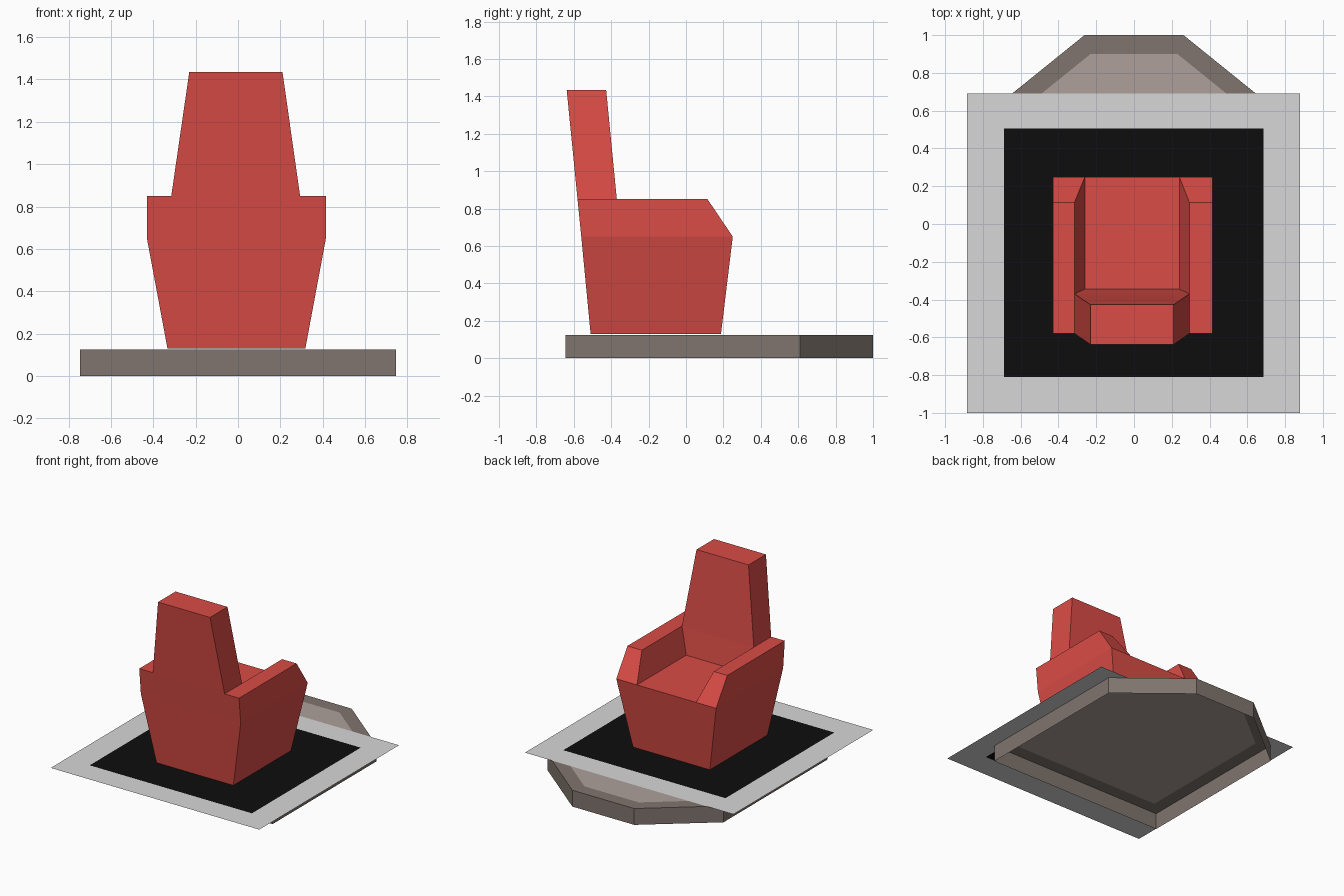
import bpy, bmesh

if "Cube" in bpy.data.objects:
    bpy.data.objects.remove(bpy.data.objects["Cube"])


def material(name, rgb):
    lin = [((c / 255 + 0.055) / 1.055) ** 2.4 if c > 10 else c / 255 / 12.92 for c in rgb]
    m = bpy.data.materials.new(name)
    m.diffuse_color = (*lin, 1)
    m.use_nodes = True
    m.node_tree.nodes["Principled BSDF"].inputs["Base Color"].default_value = m.diffuse_color
    return m


RED = material("red upholstery", (218, 76, 70))
BROWN = material("dark brown edge", (128, 117, 110))
TAN = material("light brown floor", (173, 160, 155))
GREY = material("light grey border", (215, 215, 215))
BLACK = material("black rug", (13, 13, 13))


def finish(name, bm, mats):
    me = bpy.data.meshes.new(name)
    bm.to_mesh(me)
    bm.free()
    for m in mats:
        me.materials.append(m)
    ob = bpy.data.objects.new(name, me)
    bpy.context.collection.objects.link(ob)


def bridge(bm, a, b):
    n = len(a)
    for i in range(n):
        j = (i + 1) % n
        bm.faces.new((a[i], a[j], b[j], b[i]))


def rect(x0, x1, y0, y1):
    return [(x0, y0), (x1, y0), (x1, y1), (x0, y1)]


def loop(bm, outline, z):
    return [bm.verts.new((x, y, z)) for x, y in outline]


def loft(name, levels):
    """Red block through rectangles (z, x0, x1, y0, y1), capped on top."""
    bm = bmesh.new()
    rings = [loop(bm, rect(*lv[1:]), lv[0]) for lv in levels]
    for a, b in zip(rings, rings[1:]):
        bridge(bm, a, b)
    bm.faces.new(rings[-1])
    finish(name, bm, [RED])


def framed_plate(name, outer, inner, z, mats, skirt=False):
    """Flat plate with a coloured border, with optional walls down to the ground."""
    bm = bmesh.new()
    o, i = loop(bm, outer, z), loop(bm, inner, z)
    bridge(bm, o, i)
    bm.faces.new(i).material_index = 1
    if skirt:
        bridge(bm, loop(bm, outer, 0), o)
    finish(name, bm, mats)


def stage(x, y0, y1, xe, ye):
    return [(-x, y0), (x, y0), (x, y1), (xe, ye), (-xe, ye), (-x, y1)]


# Hollow platform, open below, with angled corners at the back
framed_plate("platform", stage(0.745, -0.645, 0.61, 0.262, 1.0),
             stage(0.645, -0.545, 0.565, 0.23, 0.9), 0.125, [BROWN, TAN], True)

# Thin carpet sheet with black centre
framed_plate("carpet", rect(-0.885, 0.88, -1.0, 0.69),
             rect(-0.688, 0.685, -0.81, 0.505), 0.129, [GREY, BLACK])

# Armchair
loft("seat_body", [(0.13, -0.333, 0.318, -0.51, 0.187),
                   (0.65, -0.43, 0.415, -0.56, 0.25)])
loft("left_arm", [(0.65, -0.43, -0.26, -0.56, 0.25),
                  (0.85, -0.43, -0.315, -0.58, 0.115)])
loft("right_arm", [(0.65, 0.24, 0.415, -0.56, 0.25),
                   (0.85, 0.293, 0.415, -0.58, 0.115)])
loft("backrest", [(0.65, -0.26, 0.24, -0.56, -0.345),
                  (0.85, -0.315, 0.293, -0.58, -0.37),
                  (1.435, -0.23, 0.21, -0.638, -0.427)])
